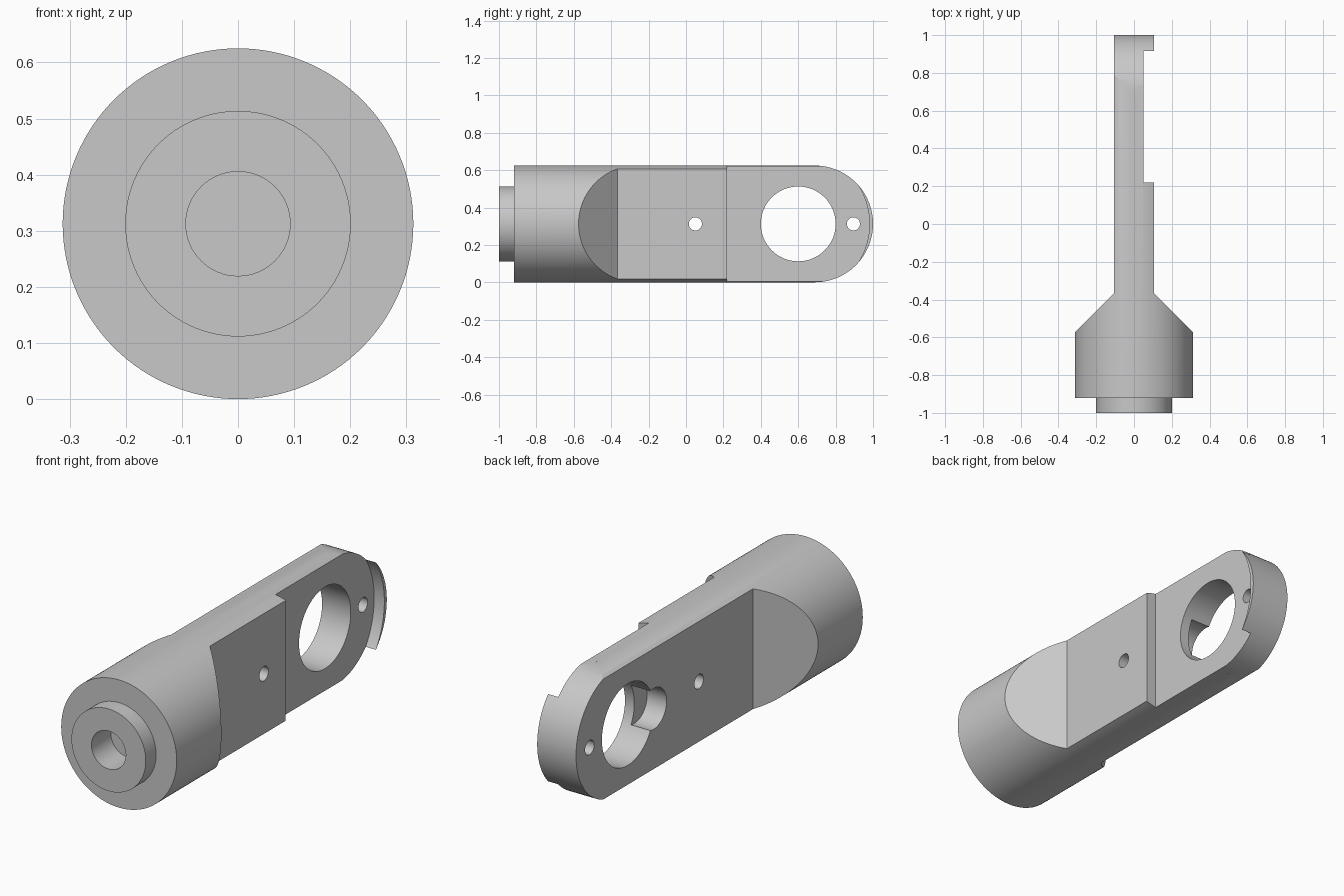
import bpy, bmesh, math
from mathutils import Vector

cube = bpy.data.objects.get("Cube")
if cube:
    bpy.data.objects.remove(cube, do_unlink=True)

R = 0.3125            # barrel radius, also height of its axis
FACE = 0.105          # half thickness of the flat blade
RECESS = 0.05         # depth plane of the recessed side
EYE_Y = 0.6           # centre of the large eye

metal = bpy.data.materials.new("light grey metal")
metal.use_nodes = True
grey = (0.58, 0.58, 0.58, 1)
metal.diffuse_color = grey
metal.node_tree.nodes["Principled BSDF"].inputs["Base Color"].default_value = grey


def prism(name, outline, axis, lo, hi):
    """Extrude a 2D outline along x (points y, z), y (x, z) or z (x, y)."""
    place = {"x": lambda u, v: Vector((lo, u, v)),
             "y": lambda u, v: Vector((u, lo, v)),
             "z": lambda u, v: Vector((u, v, lo))}[axis]
    step = Vector([(hi - lo) * (a == axis) for a in "xyz"])
    bm = bmesh.new()
    face = bm.faces.new([bm.verts.new(place(u, v)) for u, v in outline])
    out = bmesh.ops.extrude_face_region(bm, geom=[face])
    bmesh.ops.translate(bm, vec=step,
                        verts=[g for g in out["geom"] if isinstance(g, bmesh.types.BMVert)])
    bmesh.ops.recalc_face_normals(bm, faces=bm.faces)
    mesh = bpy.data.meshes.new(name)
    bm.to_mesh(mesh)
    bm.free()
    mesh.materials.append(metal)
    obj = bpy.data.objects.new(name, mesh)
    bpy.context.collection.objects.link(obj)
    return obj


def arc(u, v, r, start=0, end=360, n=96):
    full = end - start == 360
    angles = [math.radians(start + (end - start) * i / n) for i in range(n if full else n + 1)]
    return [(u + r * math.cos(a), v + r * math.sin(a)) for a in angles]


def combine(target, tool, operation):
    mod = target.modifiers.new(tool.name, "BOOLEAN")
    mod.operation, mod.object, mod.solver = operation, tool, "EXACT"
    tool.hide_render = True
    bpy.context.view_layer.objects.active = target
    bpy.ops.object.modifier_apply(modifier=mod.name)
    bpy.data.objects.remove(tool, do_unlink=True)


# Round barrel that the whole rod is cut from
rod = prism("rod_body", arc(0, R, R, n=128), "y", -0.92, 1.1)

# Flat blade sides with sloping shoulders
for side in (-1, 1):
    outline = [(side * x, y) for x, y in
               ((FACE, 1.3), (FACE, -0.367), (FACE + 0.4, -0.767), (FACE + 0.4, 1.3))]
    combine(rod, prism("side_cutter", outline, "z", -0.2, 1), "DIFFERENCE")

# Rounded blade end
end_r = R - 0.0005
outline = [(-1.5, -0.5), (1 - end_r, -0.5)] + arc(1 - end_r, R, end_r, -90, 90) \
    + [(1 - end_r, 1.2), (-1.5, 1.2)]
combine(rod, prism("end_shape", outline, "x", -0.6, 0.6), "INTERSECT")

# Recess on one side, leaving a thin crescent lip at the end
lip_r = 0.381
outline = [(EYE_Y - lip_r, R - lip_r)] + arc(EYE_Y, R, lip_r, -90, 90) \
    + [(EYE_Y - lip_r, R + lip_r)]
combine(rod, prism("recess_cutter", outline, "x", RECESS, 0.5), "DIFFERENCE")

# Large eye and two pin holes through the blade
for y, r in ((EYE_Y, 0.2), (0.05, 0.035), (0.895, 0.035)):
    combine(rod, prism("hole_cutter", arc(y, R, r, n=64), "x", -0.5, 0.5), "DIFFERENCE")

# Blind round pocket beside the eye
combine(rod, prism("pocket_cutter", arc(0.4, R, 0.1, n=64), "x", -0.5, 0), "DIFFERENCE")

# Front spigot with a blind bore
combine(rod, prism("spigot", arc(0, R, 0.201), "y", -1, -0.88), "UNION")
combine(rod, prism("bore_cutter", arc(0, R, 0.093, n=64), "y", -1.2, -0.85), "DIFFERENCE")

# Smooth round surfaces, keep machined edges sharp
bpy.ops.object.select_all(action="DESELECT")
rod.select_set(True)
bpy.context.view_layer.objects.active = rod
bpy.ops.object.shade_smooth_by_angle(angle=math.radians(20))
